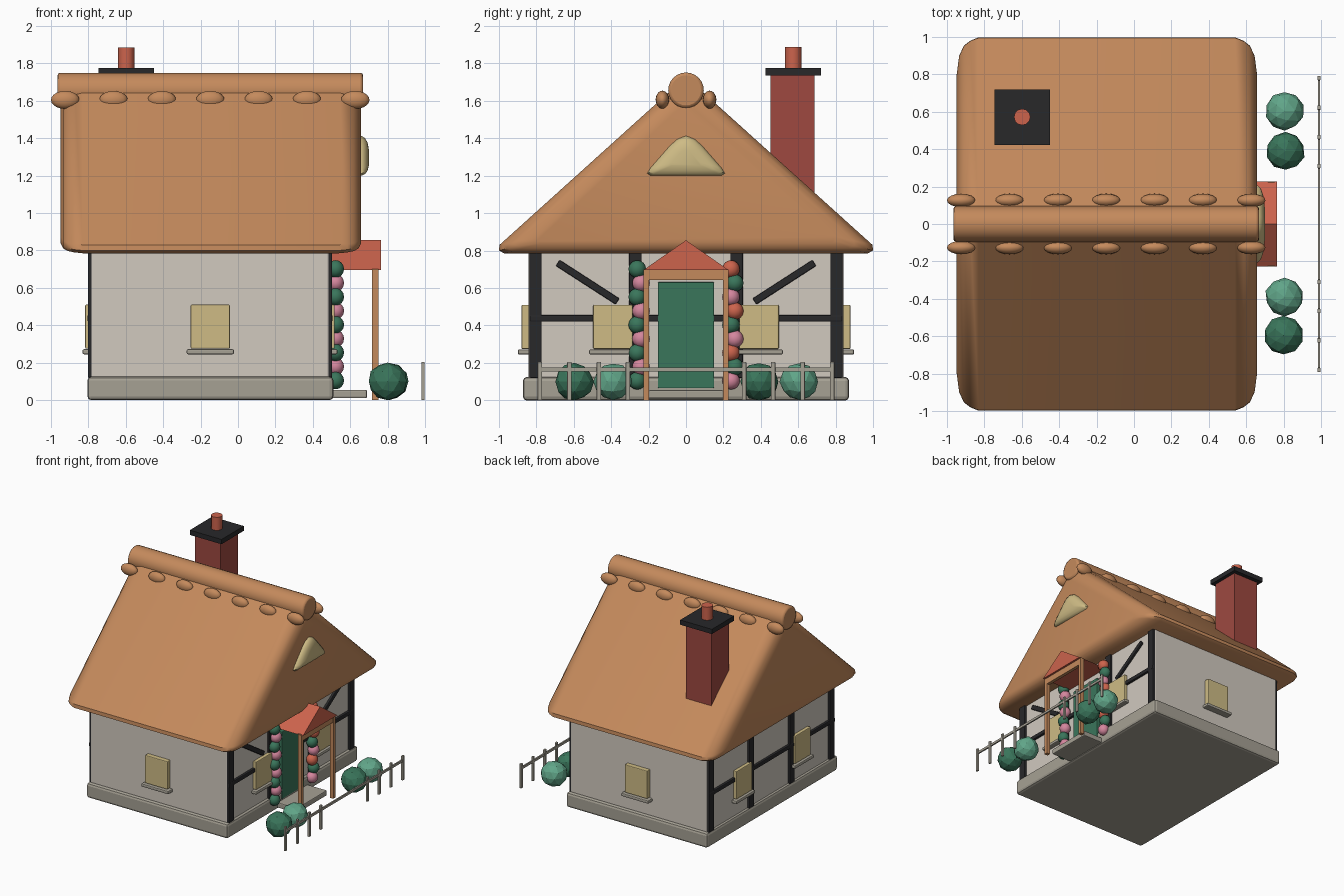
import bpy, bmesh, math, random
from mathutils import Vector

if "Cube" in bpy.data.objects:
    bpy.data.objects.remove(bpy.data.objects["Cube"])

random.seed(4)


def mat(name, r, g, b):
    m = bpy.data.materials.new(name)
    m.diffuse_color = (r, g, b, 1)
    m.use_nodes = True
    m.node_tree.nodes["Principled BSDF"].inputs["Base Color"].default_value = m.diffuse_color
    return m


THATCH = mat("thatch_orange", .553, .253, .107)
WALL = mat("plaster_white", .638, .587, .522)
STONE = mat("stone_grey", .38, .355, .296)
TIMBER = mat("timber_black", .021, .021, .023)
BRICK = mat("brick_red", .342, .066, .051)
TILE = mat("tile_coral", .604, .126, .073)
PANE = mat("pane_yellow", .62, .50, .235)
GREEN = mat("dark_green", .042, .18, .105)
LIGHT = mat("light_green", .119, .38, .25)
PINK = mat("pink", .66, .24, .34)


def finish(name, bm, material, smooth=None, bevel=0, seg=2):
    bmesh.ops.recalc_face_normals(bm, faces=bm.faces)
    me = bpy.data.meshes.new(name)
    bm.to_mesh(me)
    bm.free()
    me.materials.append(material)
    ob = bpy.data.objects.new(name, me)
    bpy.context.collection.objects.link(ob)
    if bevel:
        mod = ob.modifiers.new("bevel", 'BEVEL')
        mod.width, mod.segments = bevel, seg
    if smooth:
        bpy.ops.object.select_all(action='DESELECT')
        ob.select_set(True)
        bpy.context.view_layer.objects.active = ob
        bpy.ops.object.shade_smooth_by_angle(angle=math.radians(smooth))
    return ob


def box(name, material, x0, x1, y0, y1, z0, z1, bevel=0.0, tilt=0.0):
    bm = bmesh.new()
    bmesh.ops.create_cube(bm, size=1)
    bmesh.ops.scale(bm, vec=(x1 - x0, y1 - y0, z1 - z0), verts=bm.verts)
    ob = finish(name, bm, material, bevel=bevel)
    ob.location = ((x0 + x1) / 2, (y0 + y1) / 2, (z0 + z1) / 2)
    ob.rotation_euler.x = tilt
    return ob


def loft(name, material, profile, centre, slices, smooth=None):
    """Scaled copies of a (y, z) profile, skinned along x."""
    bm = bmesh.new()
    cy, cz = centre
    rings = [[bm.verts.new((x, cy + (y - cy) * s, cz + (z - cz) * s)) for y, z in profile]
             for x, s in slices]
    n = len(profile)
    for a, b in zip(rings, rings[1:]):
        for i in range(n):
            bm.faces.new((a[i], a[(i + 1) % n], b[(i + 1) % n], b[i]))
    bm.faces.new(rings[0])
    bm.faces.new(rings[-1])
    return finish(name, bm, material, smooth)


def ball(name, material, loc, radii, seg=16, rings=10):
    bm = bmesh.new()
    bmesh.ops.create_uvsphere(bm, u_segments=seg, v_segments=rings, radius=1)
    bmesh.ops.scale(bm, vec=radii, verts=bm.verts)
    ob = finish(name, bm, material, 60)
    ob.location = loc
    return ob


def rod(name, material, loc, radius, length, seg, along_x=False, bevel=0.0):
    bm = bmesh.new()
    bmesh.ops.create_cone(bm, cap_ends=True, segments=seg, radius1=radius, radius2=radius, depth=length)
    ob = finish(name, bm, material, 40, bevel)
    ob.location = loc
    if along_x:
        ob.rotation_euler.y = math.pi / 2
    return ob


# Base, walls and doorstep
box("foundation", STONE, -.805, .51, -.87, .87, 0, .125, .02)
box("walls", WALL, -.785, .485, -.84, .84, .11, .86, .008)
box("doorstep", STONE, .50, .69, -.2, .2, .01, .055, .008)

# Timber framing on both gable walls
for side, x0, x1 in (("rear", -.803, -.77), ("door", .47, .503)):
    for y in (-.803, -.27, .27, .803):
        box(side + "_timber_post", TIMBER, x0, x1, y - .033, y + .033, .12, .83, .006)
    box(side + "_timber_beam", TIMBER, x0 - .002, x1 + .002, -.835, .835, .42, .455, .006)
for s in (-1, 1):
    box("timber_brace", TIMBER, .47, .503, s * .525 - .19, s * .525 + .19, .612, .65, .006,
        tilt=s * math.atan2(.20, .31))

# Windows with sills: two on each gable wall, one on each long wall
for s in (-1, 1):
    for x, d in ((-.785, -1), (.485, 1)):
        xs = sorted((x, x + d * .032))
        box("gable_window", PANE, *xs, s * .39 - .105, s * .39 + .105, .275, .51, .006)
        xs = sorted((x, x + d * .047))
        box("gable_sill", STONE, *xs, s * .39 - .127, s * .39 + .127, .245, .272, .008)
    ys = sorted((s * .83, s * .878))
    box("side_window", PANE, -.253, -.043, *ys, .275, .51, .006)
    ys = sorted((s * .83, s * .897))
    box("side_sill", STONE, -.275, -.021, *ys, .245, .272, .008)

# Thatched roof with rounded gable ends
section = [(-.97, .785), (.97, .785), (.998, .80), (.995, .83), (.03, 1.70), (-.03, 1.70),
           (-.995, .83), (-.998, .80)]
ends = [(.54, 1), (.585, .982), (.62, .955), (.645, .90), (.658, .80)]
slices = [(-.29 - x, s) for x, s in reversed(ends)] + ends
loft("thatched_roof", THATCH, section, (0, 1.05), slices, 40)

# Ridge roll and knots along it
rod("ridge_roll", THATCH, (-.148, 0, 1.655), .095, 1.635, 24, True, .015)
for i in range(7):
    for s in (-1, 1):
        ball("ridge_knot", THATCH, (-.924 + i * .2585, s * .126, 1.605), (.076, .036, .048))

# Attic window bulging from the gable
attic = [(-.19, 1.2), (.19, 1.2), (.207, 1.212), (.19, 1.24), (.085, 1.36), (.045, 1.395),
         (0, 1.412), (-.045, 1.395), (-.085, 1.36), (-.19, 1.24), (-.207, 1.212)]
loft("attic_window", PANE, attic, (0, 1.29),
     [(.62, 1), (.662, 1), (.68, .9), (.693, .7), (.70, .4)], 50)

# Chimney
box("chimney_stack", BRICK, -.715, -.48, .45, .685, .95, 1.737)
box("chimney_cap", TIMBER, -.745, -.45, .423, .72, 1.735, 1.775)
rod("chimney_pot", TILE, (-.598, .572, 1.825), .044, .12, 12)

# Door and porch
box("door", GREEN, .48, .515, -.15, .15, .065, .632, .006)
for s in (-1, 1):
    box("porch_post", THATCH, .717, .75, s * .212 - .015, s * .212 + .015, 0, .70)
box("porch_beam", THATCH, .72, .748, -.2, .2, .642, .70)
loft("porch_roof", TILE, [(-.228, .695), (.228, .695), (0, .855)], (0, .75), [(.485, 1), (.765, 1)])

# Climbing flowers beside the door
for i in range(9):
    z = .105 + i * .0745
    for s, colours in ((-1, (GREEN, PINK)), (1, (PINK, GREEN, TILE))):
        y = s * .25 + (.01 if i % 2 else -.01)
        ball("climbing_flower", colours[i % len(colours)], (.522, y, z), (.045, .047, .047), 12, 8)

# Faceted bushes
for x, y, m in ((.805, .605, LIGHT), (.81, .39, GREEN), (.805, -.39, LIGHT), (.80, -.595, GREEN)):
    bm = bmesh.new()
    bmesh.ops.create_icosphere(bm, subdivisions=2, radius=.104)
    for v in bm.verts:
        v.co *= random.uniform(.95, 1.03)
        v.co.z = max(v.co.z * .97, -.1)
    finish("bush", bm, m).location = (x, y, .1)

# Fence with a gap of pickets before the door
for s in (-1, 1):
    for y in (.31, .465, .622, .78):
        box("fence_picket", STONE, .98, .998, s * y - .012, s * y + .012, 0, .205, .004)
box("fence_rail", STONE, .983, .995, -.785, .785, .155, .175)
